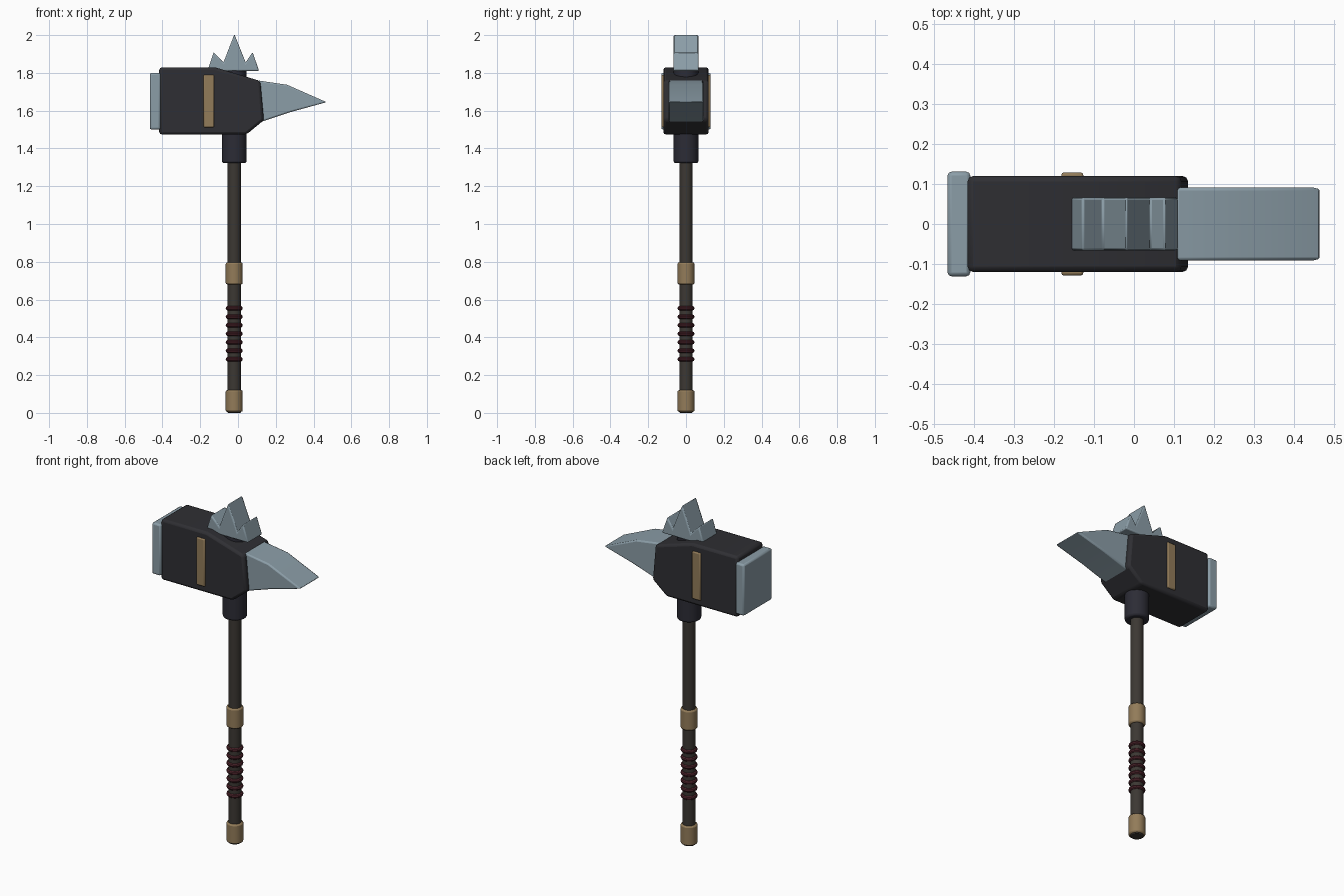
import bpy, bmesh, math

if "Cube" in bpy.data.objects:
    bpy.data.objects.remove(bpy.data.objects["Cube"])

CX = -0.02  # handle axis


def material(name, color):
    m = bpy.data.materials.new(name)
    m.diffuse_color = (*color, 1)
    m.use_nodes = True
    m.node_tree.nodes["Principled BSDF"].inputs["Base Color"].default_value = m.diffuse_color
    return m


STEEL = material("steel", (0.26, 0.34, 0.39))
IRON = material("dark_iron", (0.028, 0.028, 0.033))
SOCKET = material("socket_iron", (0.025, 0.025, 0.036))
BRASS = material("brass", (0.29, 0.20, 0.10))
WOOD = material("dark_wood", (0.045, 0.039, 0.033))
CORD = material("red_cord", (0.085, 0.02, 0.028))


def finish(obj, name, mat, bevel=0.0, segments=2):
    obj.name = name
    obj.data.materials.append(mat)
    if bevel:
        mod = obj.modifiers.new("bevel", 'BEVEL')
        mod.width = bevel
        mod.segments = segments
        mod.limit_method = 'ANGLE'
        mod.angle_limit = math.radians(25)
    bpy.ops.object.select_all(action='DESELECT')
    obj.select_set(True)
    bpy.context.view_layer.objects.active = obj
    bpy.ops.object.shade_smooth_by_angle(angle=math.radians(30))
    return obj


def slab(name, profile, half, mat, bevel):
    """Extrude an x/z outline from -half to +half along y."""
    bm = bmesh.new()
    face = bm.faces.new([bm.verts.new((x, -half, z)) for x, z in profile])
    new = bmesh.ops.extrude_face_region(bm, geom=[face])["geom"]
    bmesh.ops.translate(bm, vec=(0, 2 * half, 0),
                        verts=[v for v in new if isinstance(v, bmesh.types.BMVert)])
    bmesh.ops.recalc_face_normals(bm, faces=bm.faces)
    mesh = bpy.data.meshes.new(name)
    bm.to_mesh(mesh)
    bm.free()
    obj = bpy.data.objects.new(name, mesh)
    bpy.context.collection.objects.link(obj)
    return finish(obj, name, mat, bevel)


def block(name, x0, x1, half, z0, z1, mat, bevel):
    return slab(name, [(x0, z0), (x1, z0), (x1, z1), (x0, z1)], half, mat, bevel)


def rod(name, r, z0, z1, mat, bevel):
    bpy.ops.mesh.primitive_cylinder_add(vertices=32, radius=r, depth=z1 - z0,
                                        location=(CX, 0, (z0 + z1) / 2))
    obj = finish(bpy.context.object, name, mat, bevel)
    obj.modifiers["bevel"].angle_limit = math.radians(40)
    return obj


# Handle, fittings and socket running through the head
rod("shaft", 0.035, 0.0, 1.36, WOOD, 0.004)
rod("pommel", 0.045, 0.006, 0.12, BRASS, 0.008)
rod("handle_band", 0.045, 0.68, 0.797, BRASS, 0.008)
rod("socket", 0.065, 1.322, 1.82, SOCKET, 0.01)

# Cord grip
for i in range(7):
    bpy.ops.mesh.primitive_torus_add(major_radius=0.033, minor_radius=0.012,
                                     major_segments=32, minor_segments=10,
                                     location=(CX, 0, 0.284 + i * 0.045))
    finish(bpy.context.object, f"grip_cord_{i + 1}", CORD)

# Hammer head, striking plate and side straps
slab("head", [(-0.417, 1.474), (0.045, 1.474), (0.137, 1.55), (0.118, 1.757),
              (-0.12, 1.829), (-0.417, 1.829)], 0.12, IRON, 0.014)
block("striking_plate", -0.467, -0.41, 0.131, 1.50, 1.80, STEEL, 0.01)
block("head_strap", -0.182, -0.127, 0.129, 1.512, 1.79, BRASS, 0.006)

# Wedge-shaped beak
slab("beak", [(0.105, 1.535), (0.28, 1.593), (0.469, 1.645), (0.26, 1.737),
              (0.105, 1.76)], 0.092, STEEL, 0.008)

# Crown of three points
slab("crown", [(-0.162, 1.81), (0.112, 1.81), (0.077, 1.91), (0.041, 1.855),
               (-0.019, 2.005), (-0.077, 1.855), (-0.129, 1.91)], 0.067, STEEL, 0.007)
